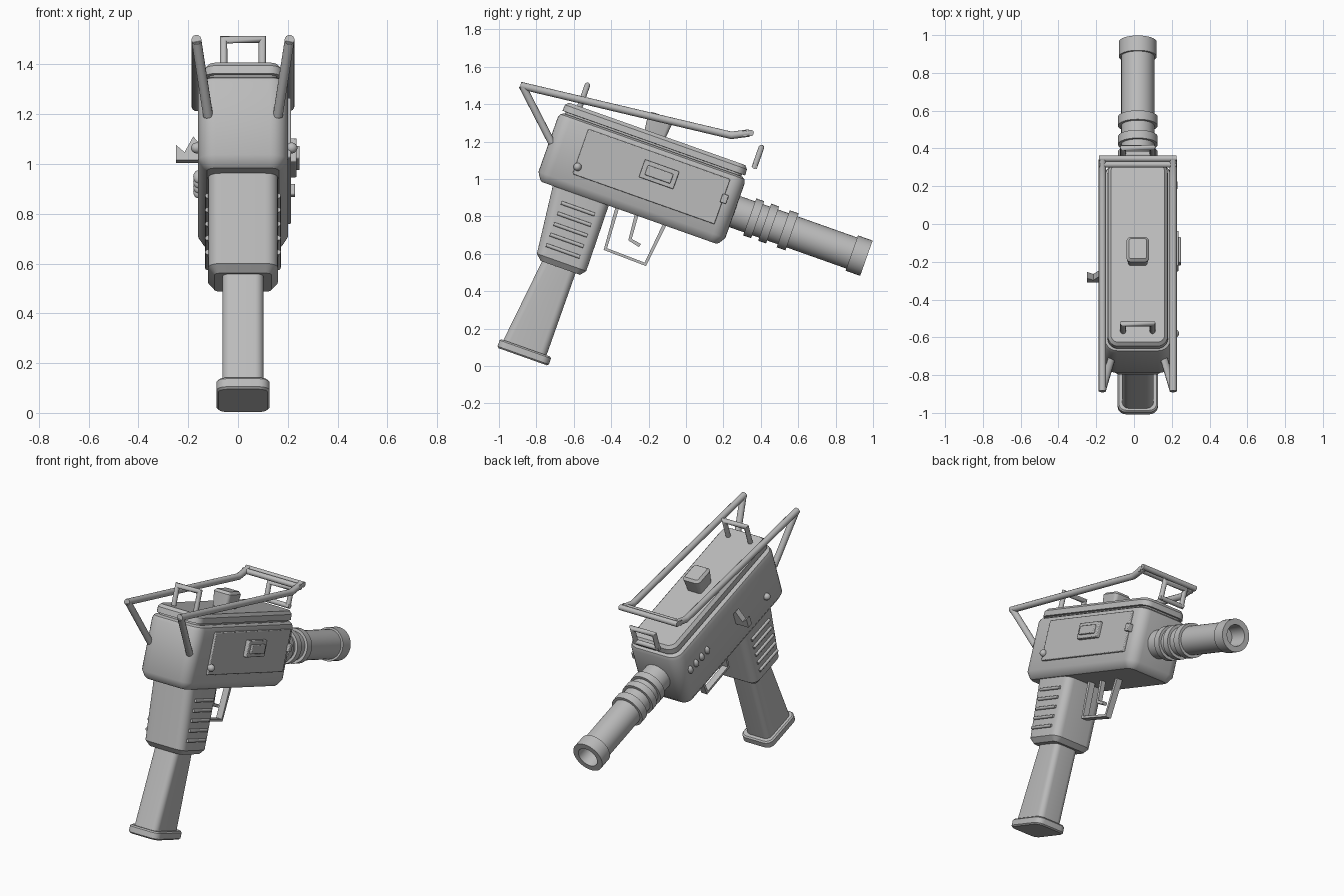
import bpy
import bmesh
import math
from mathutils import Matrix, Vector

if "Cube" in bpy.data.objects:
    bpy.data.objects.remove(bpy.data.objects["Cube"], do_unlink=True)

CX = 0.02  # centre line of the body
TILT = Matrix.Rotation(math.radians(-19.5), 4, 'X')

metal = bpy.data.materials.new("grey_metal")
metal.use_nodes = True
GREY = (0.5, 0.5, 0.5, 1)
metal.diffuse_color = GREY
metal.node_tree.nodes["Principled BSDF"].inputs["Base Color"].default_value = GREY


def finish(name, bm, bevel=0):
    """Tilt the part, shade it and link it."""
    bmesh.ops.recalc_face_normals(bm, faces=bm.faces)
    bm.transform(TILT)
    mesh = bpy.data.meshes.new(name)
    bm.to_mesh(mesh)
    bm.free()
    mesh.materials.append(metal)
    ob = bpy.data.objects.new(name, mesh)
    bpy.context.collection.objects.link(ob)
    if bevel:
        mod = ob.modifiers.new("bevel", 'BEVEL')
        mod.width, mod.segments = bevel, 2
    bpy.ops.object.select_all(action='DESELECT')
    ob.select_set(True)
    bpy.context.view_layer.objects.active = ob
    bpy.ops.object.shade_smooth_by_angle(angle=math.radians(35))
    return ob


def skin(bm, rings, closed=False):
    """Bridge rings of points, with end caps unless closed."""
    loops = [[bm.verts.new(p) for p in ring] for ring in rings]
    n = len(loops[0])
    pairs = list(zip(loops, loops[1:]))
    if closed:
        pairs.append((loops[-1], loops[0]))
    else:
        bm.faces.new(loops[0])
        bm.faces.new(loops[-1])
    for a, b in pairs:
        for i in range(n):
            j = (i + 1) % n
            bm.faces.new((a[i], a[j], b[j], b[i]))


def rounded_loft(name, half, radius, levels):
    """Stack rounded rectangles; each level is (height, back, front, inset)."""
    rings = []
    for w, back, front, inset in levels:
        h, r, ring = half - inset, max(radius - inset, 0.01), []
        b, f = back + inset, front - inset
        corners = [(h - r, f - r), (r - h, f - r), (r - h, b + r), (h - r, b + r)]
        for k, (x, y) in enumerate(corners):
            for s in range(7):
                t = math.pi / 2 * (k + s / 6)
                ring.append((CX + x + r * math.cos(t), y + r * math.sin(t), w))
        rings.append(ring)
    bm = bmesh.new()
    skin(bm, rings)
    return finish(name, bm)


def prism(name, outline, x0, x1, bevel=0):
    """Extrude a side outline across the width."""
    bm = bmesh.new()
    skin(bm, [[(x, u, w) for u, w in outline] for x in (x0, x1)])
    return finish(name, bm, bevel)


def plate(name, u0, u1, w0, w1, x0, x1, bevel=0.005):
    return prism(name, [(u0, w0), (u1, w0), (u1, w1), (u0, w1)], x0, x1, bevel)


def strap(name, path, thick, x0, x1):
    """Flat bent strip following a side path."""
    pts = [Vector(p) for p in path]
    other = []
    for i, p in enumerate(pts):
        d = Vector((0, 0))
        if i:
            d += (p - pts[i - 1]).normalized()
        if i < len(pts) - 1:
            d += (pts[i + 1] - p).normalized()
        d.normalize()
        other.append(p + Vector((-d.y, d.x)) * thick)
    bm = bmesh.new()
    skin(bm, [[(x, a.x, a.y), (x, b.x, b.y)] + [(x1 + x0 - x, b.x, b.y), (x1 + x0 - x, a.x, a.y)]
              for x in (x0,) for a, b in zip(pts, other)])
    return finish(name, bm)


def rod(name, path, radius):
    """Round bar with mitred bends."""
    pts = [Vector(p) for p in path]
    bm = bmesh.new()
    rings = []
    for i, p in enumerate(pts):
        d_in = (p - pts[max(i - 1, 0)]).normalized()
        d_out = (pts[min(i + 1, len(pts) - 1)] - p).normalized()
        d = (d_in + d_out).normalized()
        ref = (d_out if i == 0 else d_in)
        stretch = 1 / max(d.dot(ref), 0.5)
        if i == 0:
            side = ref.cross(Vector((0.3, 0.5, 0.8))).normalized()
        a = (side - d * side.dot(d)).normalized()
        b = d.cross(a)
        bend = d_out - d_in
        bend = bend.normalized() if 0 < i < len(pts) - 1 else Vector()
        ring = []
        for k in range(12):
            t = math.tau * k / 12
            o = (a * math.cos(t) + b * math.sin(t)) * radius
            ring.append(p + o + bend * o.dot(bend) * (stretch - 1))
        rings.append(ring)
        side = a
    skin(bm, rings)
    return finish(name, bm)


def knob(name, x, u, w, size):
    bm = bmesh.new()
    bmesh.ops.create_uvsphere(bm, u_segments=16, v_segments=10, radius=1)
    bm.transform(Matrix.Translation((x, u, w)) @ Matrix.Diagonal((*size, 1)))
    return finish(name, bm)


# Receiver and lid
B, F = -1.09, -0.03
rounded_loft("receiver", 0.18, 0.07, [
    (0.67, B, F, 0.035), (0.68, B, F, 0.022), (0.715, B, F, 0),
    (1.025, B, F, 0), (1.045, B, F, 0.008), (1.055, B, F, 0.025)])
rounded_loft("lid", 0.172, 0.07, [
    (1.04, B, F, 0.03), (1.065, B, F, 0.03), (1.066, B, F, 0.012),
    (1.1, B, F, 0.014), (1.118, B, F, 0.03)])
rounded_loft("cocking_knob", 0.06, 0.025, [
    (1.1, -0.64, -0.5, 0.012), (1.15, -0.64, -0.5, 0.006),
    (1.205, -0.64, -0.5, 0), (1.22, -0.64, -0.5, 0.014)])

# Grip, magazine and base
rounded_loft("grip", 0.14, 0.05, [
    (0.27, -0.945, -0.672, 0.025), (0.3, -0.952, -0.672, 0),
    (0.69, -0.995, -0.676, 0)])
rounded_loft("magazine", 0.083, 0.035, [
    (-0.21, -0.968, -0.722, 0), (0.29, -0.91, -0.722, 0)])
rounded_loft("magazine_base", 0.107, 0.045, [
    (-0.245, -0.985, -0.694, 0.008), (-0.237, -0.985, -0.694, 0),
    (-0.203, -0.985, -0.694, 0), (-0.195, -0.985, -0.694, 0.008)])
for side in (-1, 1):
    for i in range(5):
        w = 0.36 + 0.06 * i
        x = CX + side * 0.142
        rod("grip_rib", [(x, -0.92, w), (x, -0.73, w)], 0.01)

# Barrel turned from one profile, with three rings, a muzzle collar and a bore
profile = [(0, -0.06), (0.088, -0.06)]
for start, end in ((0.055, 0.1), (0.14, 0.185), (0.245, 0.295)):
    profile += [(0.088, start), (0.105, start), (0.105, end), (0.088, end)]
profile += [(0.088, 0.634), (0.1, 0.634), (0.1, 0.717), (0.065, 0.717),
            (0.06, 0.6), (0, 0.6)]
bm = bmesh.new()
skin(bm, [[(CX + max(r, 0.001) * math.cos(t), u, 0.865 + max(r, 0.001) * math.sin(t))
           for t in (math.tau * k / 32 for k in range(32))] for r, u in profile])
finish("barrel", bm)

# Side door with window frame, latch and pins
plate("side_door", -0.915, -0.11, 0.765, 1.02, 0.19, 0.213)
plate("door_frame", -0.575, -0.38, 0.868, 0.968, 0.2, 0.236)
plate("door_window", -0.55, -0.405, 0.89, 0.945, 0.22, 0.248)
plate("door_latch", -0.122, -0.088, 0.887, 0.935, 0.18, 0.23)
for x in (-0.165, 0.215):
    knob("side_pin", x, -0.902, 0.81, (0.024, 0.022, 0.022))

# Selector lever and row of studs on the other side
bm = bmesh.new()
lever = [(-0.15, -0.045), (-0.25, -0.045), (-0.25, 0.02), (-0.215, -0.012),
         (-0.18, 0.055), (-0.15, 0.02)]
skin(bm, [[(x, u, 0.9 + w) for x, w in lever] for u in (-0.63, -0.595)])
finish("selector_lever", bm)
for i in range(4):
    knob("side_stud", -0.16, -0.12 - 0.06 * i, 0.9, (0.02, 0.018, 0.027))

# Trigger and guard
strap("trigger_guard", [(-0.64, 0.69), (-0.622, 0.438), (-0.38, 0.432), (-0.348, 0.69)],
      0.02, CX - 0.02, CX + 0.02)
strap("trigger", [(-0.53, 0.69), (-0.515, 0.53), (-0.449, 0.515)],
      0.02, CX - 0.015, CX + 0.015)

# Folding stock: two rails with struts, joined by a double cross bar
for side in (-1, 1):
    x = CX + side * 0.187
    rod("stock_rail", [(x, -1.335, 1.118), (x, -0.183, 1.243), (x, -0.095, 1.288)], 0.02)
    rod("stock_strut", [(x, -1.325, 1.12), (CX + side * 0.14, -1.075, 0.885)], 0.02)
for u, w in ((-0.118, 1.276), (-0.09, 1.29)):
    rod("stock_cross_bar", [(CX - 0.205, u, w), (CX + 0.205, u, w)], 0.017)

# Sight frames
for name, u, low, high in (("rear_sight", -0.998, 1.1, 1.238), ("front_sight", -0.01, 1.12, 1.235)):
    l, r = CX - 0.078, CX + 0.078
    rod(name, [(l, u, low), (l, u, high), (r, u, high), (r, u, low)], 0.015)
rod("front_sight_bar", [(CX - 0.09, -0.01, 1.13), (CX + 0.09, -0.01, 1.13)], 0.015)
